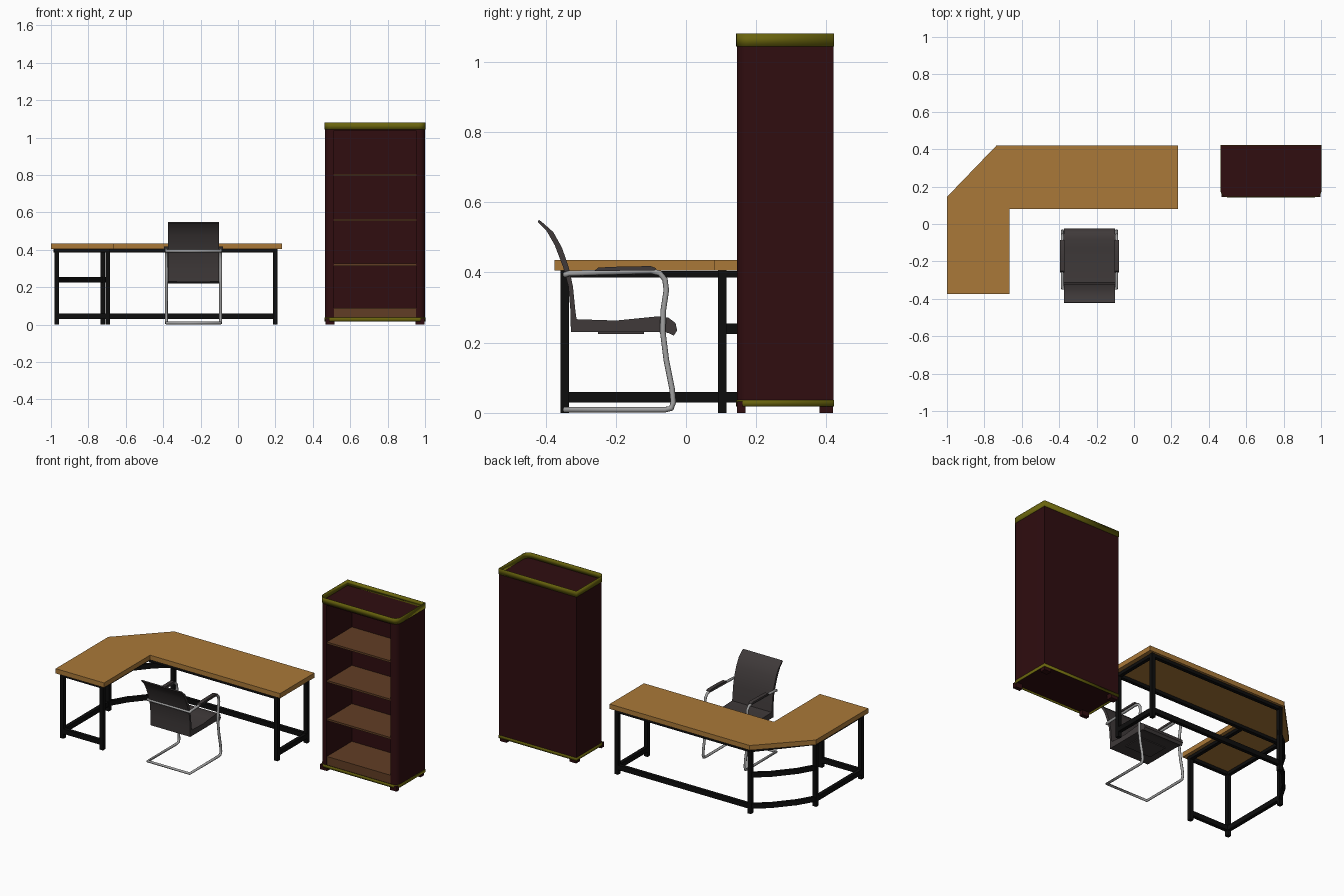
import bpy, bmesh, math
from mathutils import Vector

cube = bpy.data.objects.get("Cube")
if cube:
    bpy.data.objects.remove(cube, do_unlink=True)


def material(name, *rgb):
    m = bpy.data.materials.new(name)
    m.use_nodes = True
    m.diffuse_color = (*rgb, 1)
    m.node_tree.nodes["Principled BSDF"].inputs["Base Color"].default_value = (*rgb, 1)
    return m


WOOD = material("oak wood", 0.40, 0.19, 0.04)
BLACK = material("black steel", 0.004, 0.004, 0.004)
MAROON = material("dark maroon", 0.029, 0.004, 0.005)
OLIVE = material("olive trim", 0.14, 0.125, 0.004)
SHELF = material("brown shelf", 0.12, 0.048, 0.018)
FABRIC = material("charcoal fabric", 0.05, 0.042, 0.042)
STEEL = material("grey steel", 0.36, 0.36, 0.36)


def add(name, bm, mat):
    mesh = bpy.data.meshes.new(name)
    bmesh.ops.recalc_face_normals(bm, faces=bm.faces)
    bm.to_mesh(mesh)
    bm.free()
    mesh.materials.append(mat)
    ob = bpy.data.objects.new(name, mesh)
    bpy.context.collection.objects.link(ob)
    return ob


def prism(name, pts, lo, hi, mat, axis="z", caps=True):
    """Extrude a closed 2D outline along z (xy points) or x (yz points)."""
    bm = bmesh.new()
    place = (lambda p, h: (*p, h)) if axis == "z" else (lambda p, h: (h, *p))
    a, b = [[bm.verts.new(place(p, h)) for p in pts] for h in (lo, hi)]
    n = len(pts)
    for i in range(n):
        j = (i + 1) % n
        bm.faces.new((a[i], a[j], b[j], b[i]))
    if caps:
        bm.faces.new(a)
        bm.faces.new(b)
    return add(name, bm, mat)


def box(name, x0, x1, y0, y1, z0, z1, mat):
    return prism(name, [(x0, y0), (x1, y0), (x1, y1), (x0, y1)], z0, z1, mat)


def beam(name, p, q, z0, z1, mat, width=0.022):
    """Horizontal bar from p to q."""
    p, q = Vector(p), Vector(q)
    d = (q - p).normalized() * width / 2
    s = Vector((-d.y, d.x))
    return prism(name, [p - d + s, p - d - s, q + d - s, q + d + s], z0, z1, mat)


def smooth(ob, angle=40):
    bpy.ops.object.select_all(action="DESELECT")
    ob.select_set(True)
    bpy.context.view_layer.objects.active = ob
    bpy.ops.object.shade_smooth_by_angle(angle=math.radians(angle))


# Corner desk: L-shaped top with a cut corner
prism("desk_top", [(-1, -0.375), (-0.665, -0.375), (-0.665, 0.08), (0.235, 0.08),
                   (0.235, 0.42), (-0.735, 0.42), (-1, 0.145)], 0.405, 0.435, WOOD)

# Desk legs
end_outer, end_inner = (-0.97, -0.345), (-0.697, -0.345)
side_back, back_left = (-0.97, 0.103), (-0.722, 0.395)
back_right, front_right = (0.198, 0.395), (0.198, 0.103)
inner = (-0.697, 0.103)
for i, (x, y) in enumerate((end_outer, end_inner, side_back, back_left, back_right, front_right)):
    box(f"desk_leg_{i + 1}", x - 0.012, x + 0.012, y - 0.012, y + 0.012, 0, 0.405, BLACK)

# Rails under the top, and foot rails
top_rails = [(end_outer, end_inner), (end_outer, side_back), (end_inner, inner), (side_back, back_left),
             (back_left, back_right), (back_right, front_right), (front_right, inner), (inner, side_back)]
for i, (p, q) in enumerate(top_rails):
    beam(f"desk_top_rail_{i + 1}", p, q, 0.385, 0.404, BLACK)
foot_rails = [(end_outer, end_inner), (end_outer, side_back),
              (back_left, back_right), (back_right, front_right)]
for i, (p, q) in enumerate(foot_rails):
    beam(f"desk_foot_rail_{i + 1}", p, q, 0.03, 0.06, BLACK)

# Bowed rails across the cut corner
a, b = Vector(side_back), Vector(back_left)
out = Vector((-(b - a).y, (b - a).x)).normalized() * 0.02
bow = [a, a.lerp(b, 0.3) + out, a.lerp(b, 0.7) + out, b]
for level, z in (("low", 0.03), ("middle", 0.225)):
    for i in range(3):
        beam(f"corner_rail_{level}_{i + 1}", bow[i], bow[i + 1], z, z + 0.03, BLACK, 0.018)

# Bookcase: outline with rounded front corners
X0, X1, Y0, Y1, R = 0.465, 1.0, 0.145, 0.42, 0.035
IN0, IN1, BACK = 0.512, 0.953, 0.395


def arc(cx, start):
    return [(cx + R * math.cos(start + k * math.pi / 12), Y0 + R + R * math.sin(start + k * math.pi / 12))
            for k in range(7)]


left_arc, right_arc = arc(X0 + R, math.pi), arc(X1 - R, 1.5 * math.pi)
outline = left_arc + right_arc + [(X1, Y1), (X0, Y1)]
carcass = (left_arc + [(IN0, Y0), (IN0, BACK), (IN1, BACK), (IN1, Y0)]
           + right_arc + [(X1, Y1), (X0, Y1)])
smooth(prism("bookcase_carcass", carcass, 0.037, 1.04, MAROON))
prism("bookcase_top_panel", outline, 1.037, 1.045, MAROON)
prism("bookcase_floor_panel", outline, 0.03, 0.037, MAROON)

# Thin trim bands at the top and the base
for name, lo, hi in (("bookcase_top_trim", 1.043, 1.08), ("bookcase_base_trim", 0.018, 0.037)):
    trim = prism(name, outline, lo, hi, OLIVE, caps=False)
    mod = trim.modifiers.new("thickness", "SOLIDIFY")
    mod.thickness = 0.003
    mod.offset = 0.5
    smooth(trim)

# Shelves, plinth and feet
for i, z in enumerate((0.32, 0.56, 0.80)):
    box(f"bookcase_shelf_{i + 1}", IN0, IN1, Y0 + 0.003, BACK, z - 0.006, z + 0.006, SHELF)
box("bookcase_plinth", IN0, IN1, Y0 + 0.003, BACK, 0.037, 0.09, SHELF)
for side, x in (("right", X0 + 0.003), ("left", X1 - 0.05)):
    box(f"bookcase_front_foot_{side}", x, x + 0.047, Y0, 0.17, 0, 0.032, MAROON)
    box(f"bookcase_back_foot_{side}", x, x + 0.047, 0.38, Y1 - 0.002, 0, 0.032, MAROON)

# Chair: seat cushion and curved backrest, extruded sideways
CX, HALF = -0.238, 0.137
seat = [(-0.328, 0.23), (-0.08, 0.23), (-0.05, 0.228), (-0.035, 0.22), (-0.025, 0.235), (-0.03, 0.256),
        (-0.05, 0.271), (-0.08, 0.275), (-0.13, 0.27), (-0.2, 0.263), (-0.318, 0.267)]
backrest = [(-0.328, 0.23), (-0.308, 0.24), (-0.315, 0.29), (-0.322, 0.36), (-0.334, 0.415), (-0.353, 0.47),
            (-0.378, 0.515), (-0.412, 0.545), (-0.42, 0.55), (-0.422, 0.543), (-0.397, 0.518),
            (-0.374, 0.478), (-0.35, 0.415), (-0.335, 0.36), (-0.329, 0.29)]
smooth(prism("chair_seat", seat, CX - HALF, CX + HALF, FABRIC, "x"))
smooth(prism("chair_backrest", backrest, CX - HALF, CX + HALF, FABRIC, "x"))
box("chair_seat_plate", CX - 0.09, CX + 0.09, -0.25, -0.12, 0.225, 0.231, FABRIC)

# Chair frame: one closed loop of bent tube, mirrored from a side path
side = [(-0.345, 0.393), (-0.335, 0.397), (-0.25, 0.4), (-0.1, 0.404), (-0.075, 0.398), (-0.06, 0.38),
        (-0.056, 0.35), (-0.065, 0.29), (-0.066, 0.23), (-0.056, 0.15), (-0.04, 0.07),
        (-0.036, 0.03), (-0.042, 0.013), (-0.06, 0.009), (-0.345, 0.009)]
TUBE = 0.145
loop = [(CX - TUBE, *p) for p in side] + [(CX + TUBE, *p) for p in reversed(side)]
curve = bpy.data.curves.new("chair_frame", "CURVE")
curve.dimensions = "3D"
curve.bevel_depth = 0.008
curve.bevel_resolution = 3
spline = curve.splines.new("POLY")
spline.points.add(len(loop) - 1)
for point, co in zip(spline.points, loop):
    point.co = (*co, 1)
spline.use_cyclic_u = True
spline.use_smooth = True
curve.materials.append(STEEL)
bpy.context.collection.objects.link(bpy.data.objects.new("chair_frame", curve))

# Armrest pads
pad = [(-0.26, 0.404), (-0.09, 0.406), (-0.085, 0.412), (-0.1, 0.418), (-0.18, 0.417), (-0.25, 0.414)]
for name, s in (("right", -1), ("left", 1)):
    x = CX + s * (TUBE + 0.001)
    smooth(prism(f"chair_armrest_{name}", pad, x - 0.012, x + 0.012, FABRIC, "x"))
